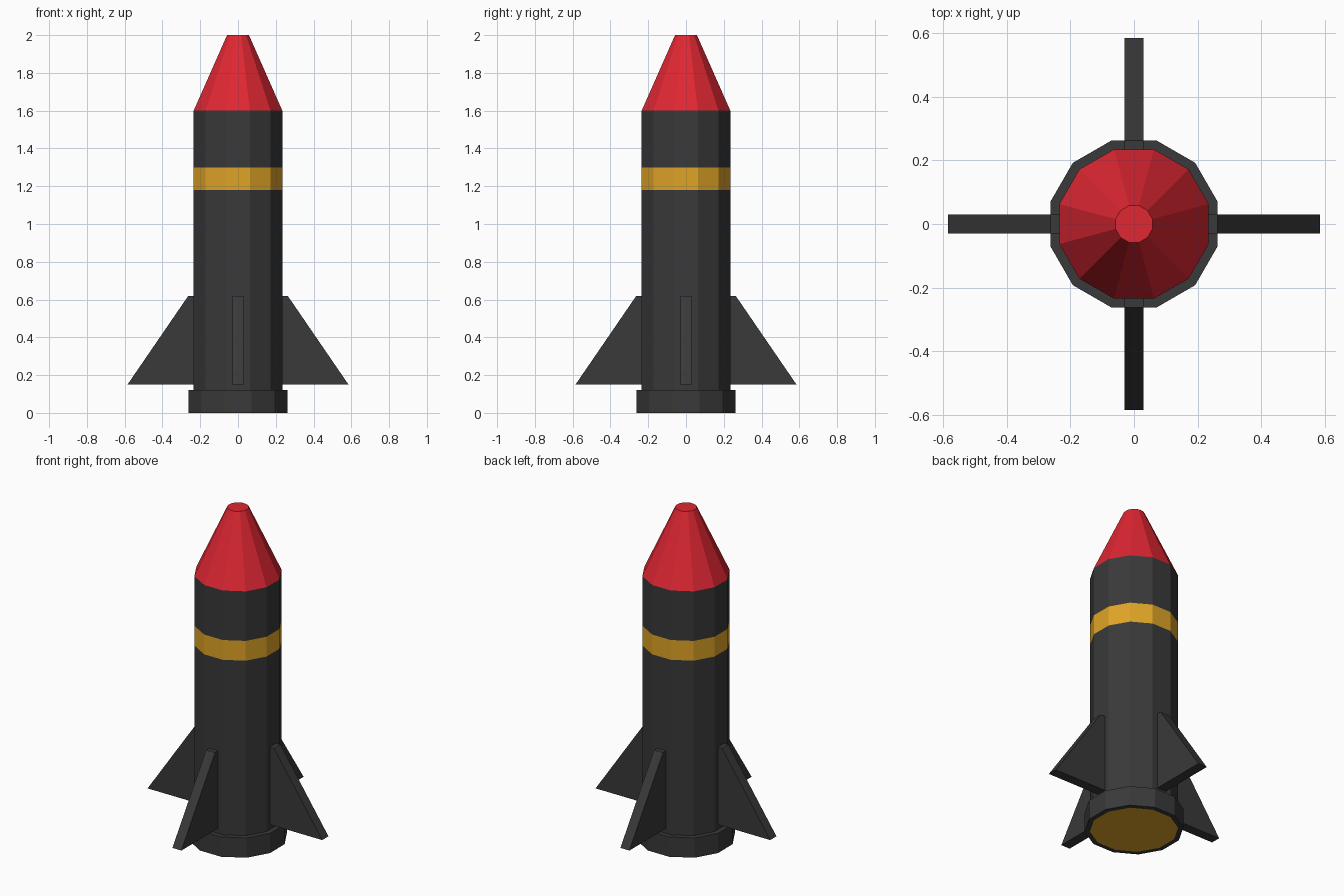
import bpy, bmesh, math
from mathutils import Matrix

if "Cube" in bpy.data.objects:
    bpy.data.objects.remove(bpy.data.objects["Cube"])

SIDES = 12


def material(name, rgb):
    m = bpy.data.materials.new(name)
    m.diffuse_color = (*rgb, 1)
    m.use_nodes = True
    m.node_tree.nodes["Principled BSDF"].inputs["Base Color"].default_value = m.diffuse_color
    return m


dark = material("charcoal", (0.041, 0.041, 0.041))
red = material("red", (0.74, 0.02, 0.032))
gold = material("gold", (0.74, 0.37, 0.02))


def finish(name, bm, mats):
    bmesh.ops.recalc_face_normals(bm, faces=bm.faces)
    me = bpy.data.meshes.new(name)
    bm.to_mesh(me)
    bm.free()
    for m in mats:
        me.materials.append(m)
    ob = bpy.data.objects.new(name, me)
    bpy.context.collection.objects.link(ob)
    return ob


def lathe(name, profile, band_mats, mats, bottom=0, top=0):
    """Stack 12-sided rings of (radius, z); flats face the axes."""
    bm = bmesh.new()
    rings = []
    for r, z in profile:
        angles = [math.tau * (i + 0.5) / SIDES for i in range(SIDES)]
        rings.append([bm.verts.new((r * math.cos(a), r * math.sin(a), z)) for a in angles])
    for lower, upper, mi in zip(rings, rings[1:], band_mats):
        for i in range(SIDES):
            j = (i + 1) % SIDES
            bm.faces.new((lower[i], lower[j], upper[j], upper[i])).material_index = mi
    bm.faces.new(rings[0]).material_index = bottom
    bm.faces.new(rings[-1]).material_index = top
    return finish(name, bm, mats)


# Fuselage with flush painted band, and red nose cone
R = 0.243
lathe("fuselage", [(R, 0.12), (R, 1.18), (R, 1.30), (R, 1.60)], [0, 1, 0], [dark, gold])
lathe("nose_cone", [(R, 1.60), (0.06, 2.0)], [0], [red])

# Engine collar: dark rim around a gold underside
lathe("engine_collar", [(R, 0), (0.272, 0), (0.272, 0.12)], [0, 0], [dark, gold], bottom=1)

# Four swept fins
profile = [(0.20, 0.15), (0.585, 0.15), (0.263, 0.62), (0.20, 0.62)]
for k, side in enumerate(("right", "back", "left", "front")):
    bm = bmesh.new()
    face = bm.faces.new([bm.verts.new((x, -0.03, z)) for x, z in profile])
    ext = bmesh.ops.extrude_face_region(bm, geom=[face])["geom"]
    bmesh.ops.translate(bm, vec=(0, 0.06, 0),
                        verts=[g for g in ext if isinstance(g, bmesh.types.BMVert)])
    bm.transform(Matrix.Rotation(k * math.pi / 2, 4, 'Z'))
    finish(side + "_fin", bm, [dark])
